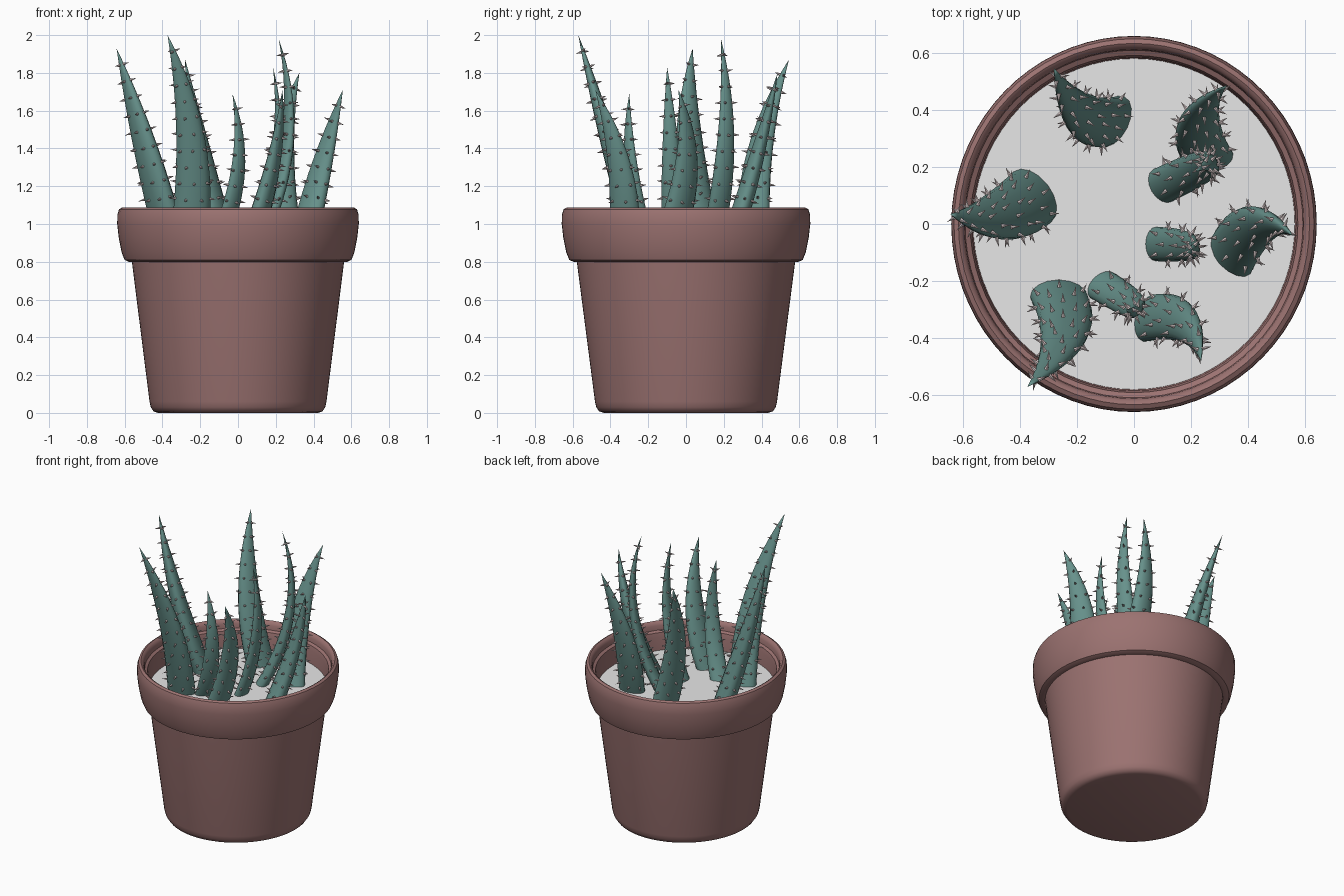
import bpy, bmesh, math
from mathutils import Vector, Matrix

if "Cube" in bpy.data.objects:
    bpy.data.objects.remove(bpy.data.objects["Cube"])


def material(name, rgb):
    mat = bpy.data.materials.new(name)
    mat.use_nodes = True
    mat.diffuse_color = (*rgb, 1)
    mat.node_tree.nodes["Principled BSDF"].inputs["Base Color"].default_value = (*rgb, 1)
    return mat


clay = material("dusty clay", (0.33, 0.17, 0.165))
gravel = material("pale gravel", (0.8, 0.8, 0.8))
green = material("blue green", (0.135, 0.285, 0.26))
spine_white = material("spine white", (0.62, 0.53, 0.53))


def finish(bm, name, mat, angle):
    """Turn a bmesh into a smooth-shaded object with one material."""
    bmesh.ops.recalc_face_normals(bm, faces=bm.faces)
    mesh = bpy.data.meshes.new(name)
    bm.to_mesh(mesh)
    bm.free()
    mesh.materials.append(mat)
    obj = bpy.data.objects.new(name, mesh)
    bpy.context.collection.objects.link(obj)
    bpy.ops.object.select_all(action='DESELECT')
    obj.select_set(True)
    bpy.context.view_layer.objects.active = obj
    bpy.ops.object.shade_smooth_by_angle(angle=math.radians(angle))
    return obj


def lathe(name, profile, mat, steps=72):
    """Revolve a radius/height profile, slightly narrower in x."""
    bm = bmesh.new()
    verts = [bm.verts.new((r, 0, z)) for r, z in profile]
    edges = [bm.edges.new(pair) for pair in zip(verts, verts[1:])]
    bmesh.ops.spin(bm, geom=verts + edges, cent=(0, 0, 0), axis=(0, 0, 1),
                   angle=math.tau, steps=steps)
    bmesh.ops.remove_doubles(bm, verts=bm.verts, dist=0.0005)
    bmesh.ops.scale(bm, verts=bm.verts, vec=(0.972, 1, 1))
    return finish(bm, name, mat, 40)


# Pot: foot, tapered wall, rolled rim and inner ledge
lathe("pot", [
    (0, 0), (0.435, 0), (0.46, 0.008), (0.475, 0.03), (0.482, 0.06),
    (0.578, 0.8), (0.595, 0.8), (0.618, 0.81), (0.634, 0.85), (0.65, 0.93),
    (0.658, 1.0), (0.657, 1.05), (0.648, 1.078), (0.632, 1.087),
    (0.62, 1.08), (0.611, 1.06), (0.608, 1.03), (0.59, 1.02),
    (0.583, 0.99), (0.578, 0.87), (0, 0.87)], clay)
lathe("gravel_bed", [(0, 0.9), (0.579, 0.9)], gravel)


class Leaf:
    """A tapering curved leaf with an oval cross-section."""

    def __init__(self, base, mid, tip, width, turn):
        self.base = Vector((*base, 0.88))
        self.tip = Vector(tip)
        middle = Vector((*mid, (self.base.z + self.tip.z) / 2))
        self.control = 2 * middle - (self.base + self.tip) / 2
        self.width = width
        self.across = Vector((math.cos(math.radians(turn)), math.sin(math.radians(turn)), 0))

    def size(self, t):
        return self.width * (1 - t ** 2.1) / 2

    def point(self, t, a):
        """Surface position and outward normal at height t and angle a."""
        centre = self.base * (1 - t) ** 2 + self.control * 2 * t * (1 - t) + self.tip * t * t
        along = (self.control - self.base) * (1 - t) + (self.tip - self.control) * t
        out = along.cross(self.across).normalized()
        side = out.cross(along).normalized()
        w = self.size(t)
        d = w * 0.58
        normal = side * math.cos(a) * d + out * math.sin(a) * w
        return centre + side * math.cos(a) * w + out * math.sin(a) * d, normal

    def build(self, name, rings=18, sides=16):
        bm = bmesh.new()
        loops = [[bm.verts.new(self.point(i / rings, math.tau * j / sides)[0])
                  for j in range(sides)] for i in range(rings)]
        for low, high in zip(loops, loops[1:]):
            for j in range(sides):
                k = (j + 1) % sides
                bm.faces.new((low[j], low[k], high[k], high[j]))
        bm.faces.new(loops[0])
        point = bm.verts.new(self.tip)
        for j in range(sides):
            bm.faces.new((loops[-1][j], loops[-1][(j + 1) % sides], point))
        finish(bm, name, green, 60)

    def build_spines(self, name):
        bm = bmesh.new()
        rows = round((self.tip.z - self.base.z) / 0.085)
        for row in range(1, rows):
            t = row / rows
            count = max(3, round(self.size(t) * 50 + 2.5))
            for j in range(count):
                a = math.tau * (j + 0.5 * (row % 2)) / count + 0.3
                pos, normal = self.point(t, a)
                normal.normalize()
                spin = normal.to_track_quat('Z', 'Y').to_matrix().to_4x4()
                place = Matrix.Translation(pos + normal * 0.014) @ spin
                bmesh.ops.create_cone(bm, cap_ends=True, segments=6, radius1=0.0085,
                                      radius2=0, depth=0.036, matrix=place)
        finish(bm, name, spine_white, 50)


# Leaves: base, middle, tip, width, turn of the flat side in degrees
leaves = {
    "left_back_leaf": ((0.26, 0.23), (0.23, 0.37), (0.325, 0.485, 1.8), 0.18, 6),
    "back_leaf": ((-0.07, 0.36), (-0.19, 0.39), (-0.28, 0.545, 1.87), 0.19, 64),
    "right_leaf": ((-0.35, 0.1), (-0.49, 0.02), (-0.643, 0.035, 1.93), 0.22, 127),
    "right_front_leaf": ((-0.265, -0.25), (-0.25, -0.41), (-0.373, -0.57, 2), 0.2, 0),
    "front_leaf": ((0.05, -0.33), (0.18, -0.35), (0.235, -0.48, 1.71), 0.17, 73),
    "left_leaf": ((0.34, -0.11), (0.44, 0), (0.555, -0.04, 1.71), 0.19, 130),
    "inner_back_leaf": ((0.09, 0.13), (0.26, 0.21), (0.215, 0.185, 1.98), 0.13, 120),
    "inner_left_leaf": ((0.07, -0.07), (0.2, -0.08), (0.185, -0.1, 1.83), 0.12, 90),
    "inner_front_leaf": ((-0.12, -0.21), (0, -0.29), (-0.03, -0.3, 1.69), 0.12, 45),
}
for name, data in leaves.items():
    leaf = Leaf(*data)
    leaf.build(name)
    leaf.build_spines(name + "_spines")
